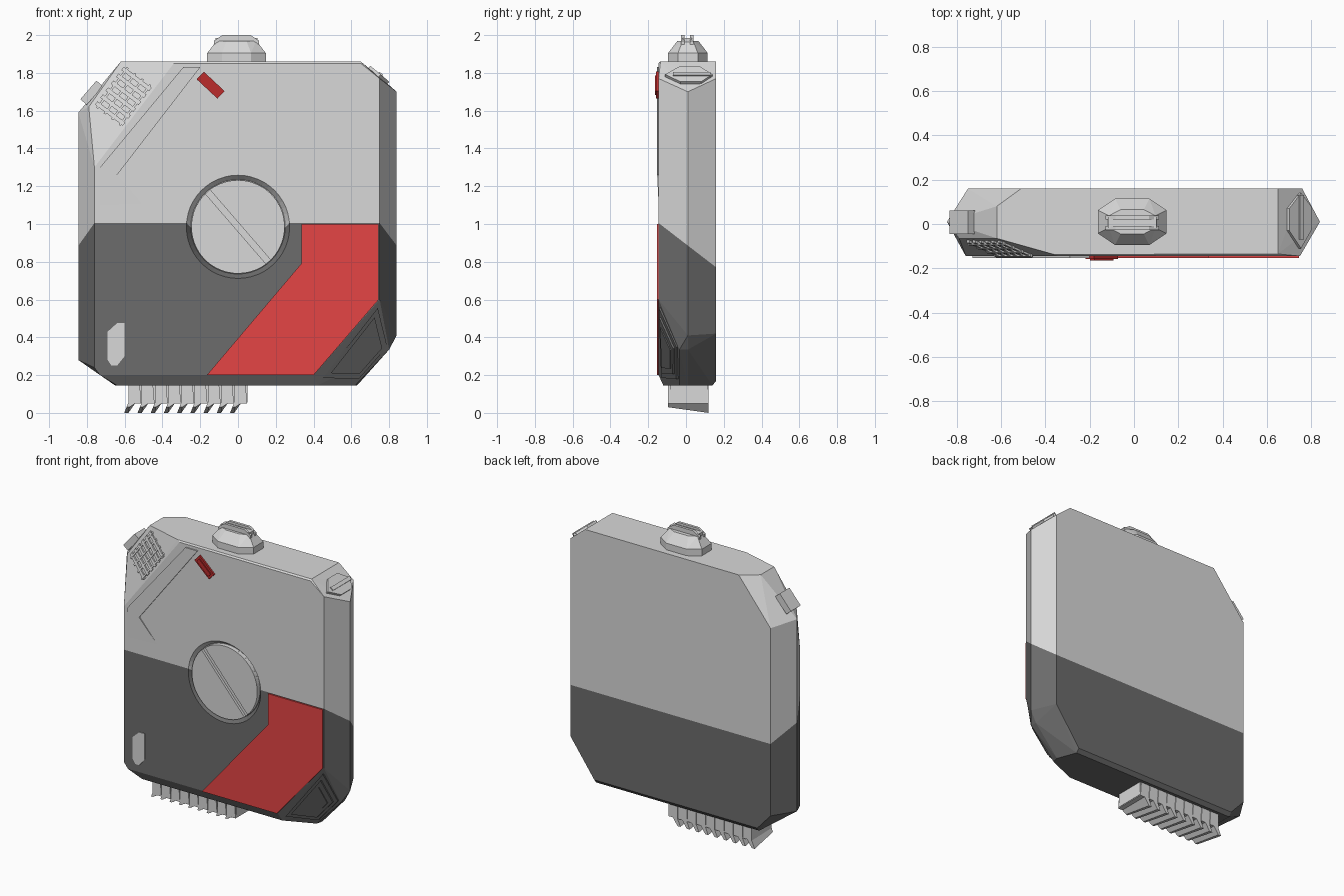
import bpy, bmesh, math
from mathutils import Vector

if "Cube" in bpy.data.objects:
    bpy.data.objects.remove(bpy.data.objects["Cube"])

def mat(name, r, g, b):
    m = bpy.data.materials.new(name)
    m.diffuse_color = (r, g, b, 1)
    m.use_nodes = True
    m.node_tree.nodes["Principled BSDF"].inputs["Base Color"].default_value = m.diffuse_color
    return m

LIGHT = mat("light grey", 0.69, 0.69, 0.69)
DARK = mat("dark grey", 0.15, 0.15, 0.15)
RED = mat("red", 0.78, 0.06, 0.06)
DEEP_RED = mat("deep red", 0.5, 0.025, 0.025)
FRONT = -0.145

def finish(name, bm, m):
    bmesh.ops.recalc_face_normals(bm, faces=bm.faces)
    me = bpy.data.meshes.new(name)
    bm.to_mesh(me)
    bm.free()
    me.materials.append(m)
    ob = bpy.data.objects.new(name, me)
    bpy.context.collection.objects.link(ob)
    return ob

def hull(name, pts, m):
    bm = bmesh.new()
    for p in pts:
        bm.verts.new(p)
    out = bmesh.ops.convex_hull(bm, input=bm.verts[:])
    inner = [v for v in out["geom_interior"] if isinstance(v, bmesh.types.BMVert)]
    bmesh.ops.delete(bm, geom=inner, context='VERTS')
    bmesh.ops.dissolve_limit(bm, angle_limit=0.01, verts=bm.verts[:], edges=bm.edges[:])
    return finish(name, bm, m)

def loft(name, a, b, m):
    """Closed solid between two matching outlines."""
    bm = bmesh.new()
    va, vb = [bm.verts.new(p) for p in a], [bm.verts.new(p) for p in b]
    bm.faces.new(va)
    bm.faces.new(vb)
    for i in range(len(a)):
        j = (i + 1) % len(a)
        bm.faces.new((va[i], va[j], vb[j], vb[i]))
    return finish(name, bm, m)

def plate(name, pts, t, m, y=lambda x, z: FRONT, sink=0.004):
    """Plate with an (x, z) outline lying on the surface y(x, z)."""
    return loft(name, [(x, y(x, z) - t, z) for x, z in pts],
                [(x, y(x, z) + sink, z) for x, z in pts], m)

def box(name, c, s, m, a=0.0):
    """Box turned by a about the y axis."""
    bm = bmesh.new()
    bmesh.ops.create_cube(bm, size=1)
    for v in bm.verts:
        v.co = Vector(v.co[i] * s[i] for i in range(3))
    ob = finish(name, bm, m)
    ob.location, ob.rotation_euler = c, (0, a, 0)
    return ob

def circle(r, y, n=48, cz=0.985):
    return [(r * math.cos(2 * math.pi * i / n), y, cz + r * math.sin(2 * math.pi * i / n)) for i in range(n)]

# sloped corner surfaces of the body
def vent_y(x, z):
    return FRONT + 0.35 * max(0, -0.796 * x + 0.605 * z - 1.39)

def corner_y(x, z):
    return FRONT + 0.53 * max(0, 0.753 * x - 0.658 * z - 0.17)

# body: front, middle and back outlines wrapped together
layers = {
    FRONT: [(-0.34, 1.85), (0.65, 1.85), (0.75, 1.77), (0.75, 0.6), (0.4, 0.2),
            (-0.73, 0.2), (-0.76, 0.24), (-0.76, 1.30)],
    0.01: [(-0.62, 1.86), (0.65, 1.86), (0.84, 1.70), (0.84, 0.41), (0.8, 0.335),
           (0.63, 0.145), (-0.65, 0.145), (-0.845, 0.28), (-0.845, 1.59)],
    0.16: [(-0.51, 1.86), (0.65, 1.86), (0.76, 1.77), (0.76, 0.42), (0.58, 0.17),
           (-0.65, 0.17), (-0.75, 0.28), (-0.75, 1.56)],
}
pts = [(x, y, z) for y, ring in layers.items() for x, z in ring]
pts += [(-0.65, 0.14, 0.145), (0.58, 0.14, 0.145), (-0.64, -0.12, 0.145), (0.42, -0.12, 0.145),
        (0.8, -0.035, 0.335), (0.62, -0.035, 0.145), (-0.62, -0.065, 1.86), (-0.79, -0.065, 1.62),
        (-0.62, 0.08, 1.86), (-0.36, -0.138, 1.86), (0.65, -0.135, 1.86)]
body = hull("body", pts, LIGHT)

# round recess for the dial
cutter = loft("recess_cutter", circle(0.285, -0.16), circle(0.25, -0.115), LIGHT)
cutter.hide_render = True
mod = body.modifiers.new("recess", 'BOOLEAN')
mod.object, mod.operation, mod.solver = cutter, 'DIFFERENCE', 'EXACT'
bpy.context.view_layer.objects.active = body
bpy.ops.object.modifier_apply(modifier=mod.name)
bpy.data.objects.remove(cutter)

# sloping seam: dark lower shell, light upper shell
body.data.materials.clear()
body.data.materials.append(LIGHT)
body.data.materials.append(DARK)
seam, up = Vector((0, FRONT, 1.005)), Vector((0, 0.77, 1)).normalized()
bm = bmesh.new()
bm.from_mesh(body.data)
bmesh.ops.bisect_plane(bm, geom=bm.verts[:] + bm.edges[:] + bm.faces[:], plane_co=seam, plane_no=up)
for f in bm.faces:
    f.material_index = int((f.calc_center_median() - seam).dot(up) < 0)
bm.to_mesh(body.data)
bm.free()

# dial: base disc with two raised halves leaving a slanted slot
loft("dial_base", circle(0.247, -0.128), circle(0.247, -0.1), LIGHT)
slot = math.atan2(-0.37, 0.32)
gap = 0.065
for k, n in ((0, "dial_upper_half"), (1, "dial_lower_half")):
    a0 = slot + math.pi * k
    arc = [a0 + gap + (math.pi - 2 * gap) * i / 24 for i in range(25)]
    plate(n, [(0.247 * math.cos(a), 0.985 + 0.247 * math.sin(a)) for a in arc], 0, LIGHT, sink=0.03)

# painted and raised front panels
plate("red_panel", [(0.335, 1.0), (0.745, 1.0), (0.745, 0.6), (0.4, 0.2), (-0.165, 0.2), (0.335, 0.79)],
      0.009, RED, sink=0)
plate("small_light_panel", [(-0.69, 0.43), (-0.64, 0.475), (-0.6, 0.475), (-0.6, 0.3),
                            (-0.64, 0.25), (-0.67, 0.25), (-0.69, 0.28)], 0.005, LIGHT, sink=0)
plate("diagonal_panel", [(-0.2, 1.83), (-0.29, 1.83), (-0.73, 1.30), (-0.73, 1.1), (-0.51, 1.11), (-0.64, 1.26)],
      0.008, LIGHT, y=lambda x, z: FRONT + 0.008 * max(0, min(1, (1.26 - z) / 0.15)))

# red latch
latch = math.radians(43)
box("latch_base", (-0.145, -0.148, 1.735), (0.15, 0.02, 0.055), DEEP_RED, latch)
box("latch_ridge", (-0.145, -0.154, 1.735), (0.12, 0.022, 0.028), DEEP_RED, latch)

# vent grille on the sloped upper left corner
def vent_quad(u0, u1, v0, v1):
    return [(-0.605 + 0.605 * u + 0.796 * v, 1.675 + 0.796 * u - 0.605 * v)
            for u, v in ((u0, v0), (u1, v0), (u1, v1), (u0, v1))]

for i in range(6):
    u = -0.115 + 0.046 * i
    plate(f"vent_slat_{i}", vent_quad(u - 0.011, u + 0.011, -0.095, 0.09), 0.01, LIGHT, vent_y)
for i in range(4):
    v = -0.075 + 0.05 * i
    plate(f"vent_rail_{i}", vent_quad(-0.135, 0.135, v - 0.006, v + 0.006), 0.014, LIGHT, vent_y)

# stud on the upper left chamfer
box("left_stud", (-0.775, 0.008, 1.695), (0.13, 0.105, 0.045), LIGHT, -0.857)

# plate and bar on the upper right chamfer
loft("right_chamfer_plate",
     [(0.745 + 0.765 * u + 0.01, y, 1.78 - 0.644 * u + 0.012) for u, y in
      ((-0.07, -0.03), (-0.07, 0.07), (0, 0.14), (0.06, 0.08), (0.06, -0.03), (0, -0.11))],
     [(0.735 + 0.765 * u, y, 1.77 - 0.644 * u) for u, y in
      ((-0.07, -0.03), (-0.07, 0.07), (0, 0.14), (0.06, 0.08), (0.06, -0.03), (0, -0.11))], LIGHT)
box("right_chamfer_bar", (0.752, 0.03, 1.79), (0.025, 0.2, 0.02), LIGHT, 0.70)

# layered plates on the sloped lower right corner
corner = [(0.45, 0.185), (0.74, 0.555), (0.79, 0.35), (0.64, 0.18)]
cx, cz = 0.655, 0.31
for n, s, t in (("corner_plate", 1.0, 0.01), ("corner_frame", 0.8, 0.02), ("corner_inset", 0.58, 0.026)):
    plate(n, [(cx + (x - cx) * s, cz + (z - cz) * s) for x, z in corner], t, DARK, corner_y)

# cap and handle on top
def octagon(hx, hy, z, cut=0.5):
    return [(sx * a - 0.008, sy * b + 0.01, z) for sx in (-1, 1) for sy in (-1, 1)
            for a, b in ((hx, hy * cut), (hx * cut, hy))]

hull("top_cap", octagon(0.155, 0.105, 1.855) + octagon(0.155, 0.105, 1.905) + octagon(0.105, 0.055, 1.97), LIGHT)
handle = [(-0.12, 1.93), (-0.12, 1.97), (-0.075, 2.0), (0.075, 2.0), (0.12, 1.97), (0.12, 1.93)]
for y in (-0.018, 0.03):
    loft("handle_side", [(x - 0.008, y - 0.009, z) for x, z in handle],
         [(x - 0.008, y + 0.009, z) for x, z in handle], LIGHT)
box("handle_middle", (-0.008, 0.006, 1.96), (0.22, 0.05, 0.05), LIGHT)

# row of slanted teeth underneath
box("teeth_root", (-0.265, 0.015, 0.105), (0.63, 0.2, 0.1), LIGHT)
for i in range(9):
    x0 = -0.58 + 0.07 * i
    top = [(0, 0.15), (0.06, 0.15), (0.068, 0.05), (0.035, 0.05)]
    loft(f"tooth_{i}",
         [(x0 + x, -0.095, z) for x, z in top + [(0.005, 0.03), (-0.01, 0.03), (0, 0.055)]],
         [(x0 + x, 0.12, z) for x, z in top + [(0.0, 0.0), (-0.022, 0.0), (0, 0.05)]], LIGHT)
